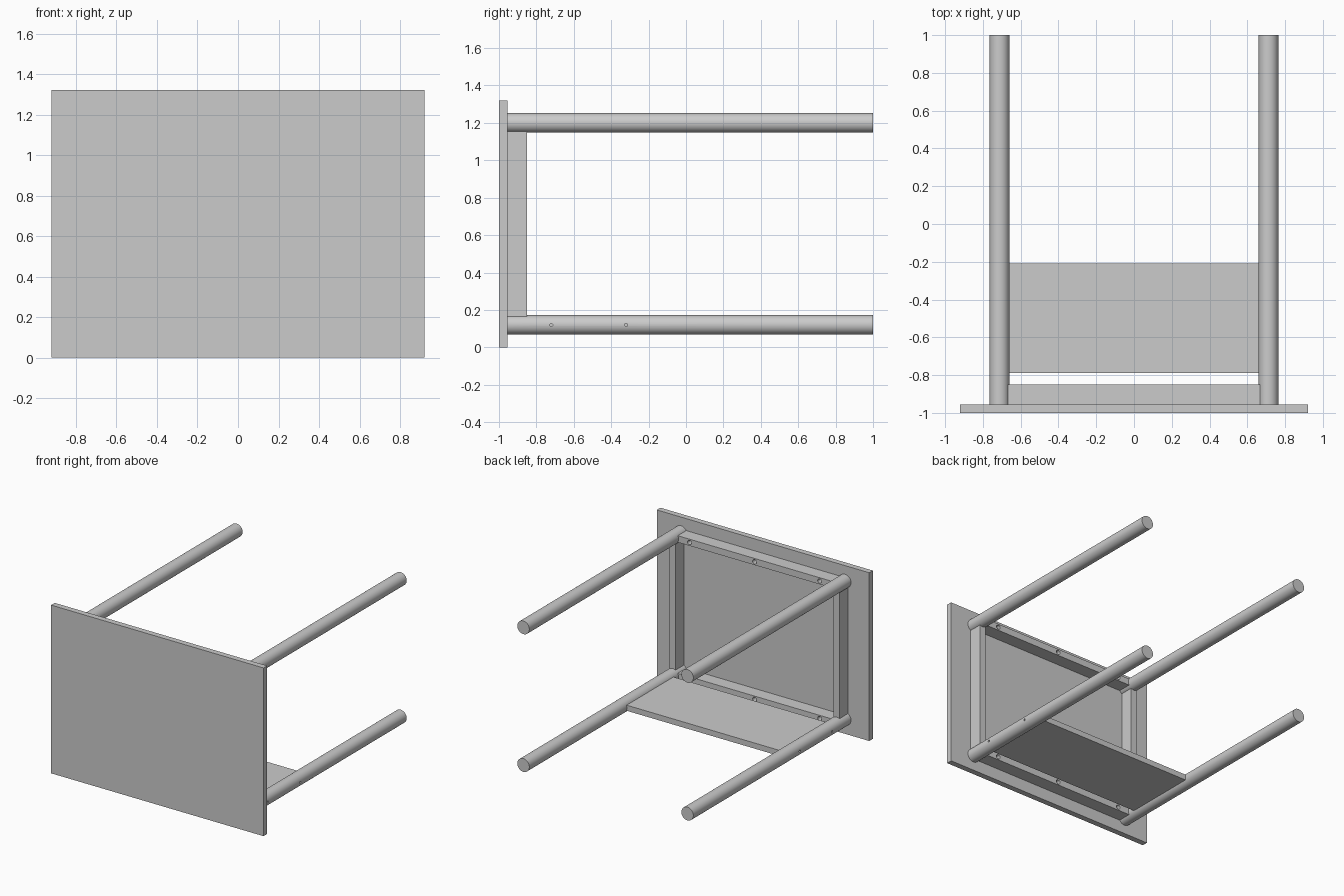
import bpy
from math import radians

if "Cube" in bpy.data.objects:
    bpy.data.objects.remove(bpy.data.objects["Cube"])

LEG_X, LEG_R = 0.712, 0.052
Z_LOW, Z_HIGH = 0.12, 1.20
TOP_BACK = -0.955       # inner face of the table top
RAIL_END = -0.85        # free edge of the rails


def box(name, x0, x1, y0, y1, z0, z1):
    bpy.ops.mesh.primitive_cube_add(
        size=1, location=((x0 + x1) / 2, (y0 + y1) / 2, (z0 + z1) / 2))
    ob = bpy.context.object
    ob.name = name
    ob.scale = (x1 - x0, y1 - y0, z1 - z0)
    bpy.ops.object.transform_apply(location=False, rotation=False, scale=True)
    return ob


def rod(name, center, radius, length, axis, sides):
    rot = (radians(90), 0, 0) if axis == 'Y' else (0, radians(90), 0)
    bpy.ops.mesh.primitive_cylinder_add(
        vertices=sides, radius=radius, depth=length, location=center, rotation=rot)
    ob = bpy.context.object
    ob.name = name
    return ob


def drill(target, cutters):
    for c in cutters:
        mod = target.modifiers.new("hole", 'BOOLEAN')
        mod.operation = 'DIFFERENCE'
        mod.solver = 'EXACT'
        mod.object = c
        bpy.context.view_layer.objects.active = target
        bpy.ops.object.modifier_apply(modifier=mod.name)
        bpy.data.objects.remove(c, do_unlink=True)


def select_only(ob):
    bpy.ops.object.select_all(action='DESELECT')
    ob.select_set(True)
    bpy.context.view_layer.objects.active = ob


# Table top, standing on its long edge
box("table_top", -0.922, 0.922, -1.0, TOP_BACK, 0.0, 1.32)

# Shelf panel between the two lower legs
box("shelf_panel", -0.662, 0.662, -0.79, -0.21, Z_LOW - 0.022, Z_LOW + 0.022)

# Long rails with three screw holes in the free edge
for label, z in (("lower", Z_LOW), ("upper", Z_HIGH)):
    rail = box(label + "_long_rail", -0.667, 0.667, TOP_BACK, RAIL_END,
               z - 0.026, z + 0.026)
    drill(rail, [rod("cutter", (x, RAIL_END, z), 0.017, 0.16, 'Y', 20)
                 for x in (-0.565, 0, 0.565)])

for side, sx in (("left", -1), ("right", 1)):
    # Short rails
    x = sx * LEG_X
    box(side + "_short_rail", x - 0.026, x + 0.026, TOP_BACK, RAIL_END,
        Z_LOW + 0.046, Z_HIGH - 0.046)
    # Round legs; the lower pair is drilled for the shelf screws
    for label, z in (("lower", Z_LOW), ("upper", Z_HIGH)):
        leg = rod(f"{side}_{label}_leg", (x, (TOP_BACK + 1) / 2, z),
                  LEG_R, 1 - TOP_BACK, 'Y', 48)
        if label == "lower":
            drill(leg, [rod("cutter", (x, y, z), 0.008, 0.2, 'X', 16)
                        for y in (-0.72, -0.32)])
        select_only(leg)
        bpy.ops.object.shade_smooth_by_angle(angle=radians(30))
